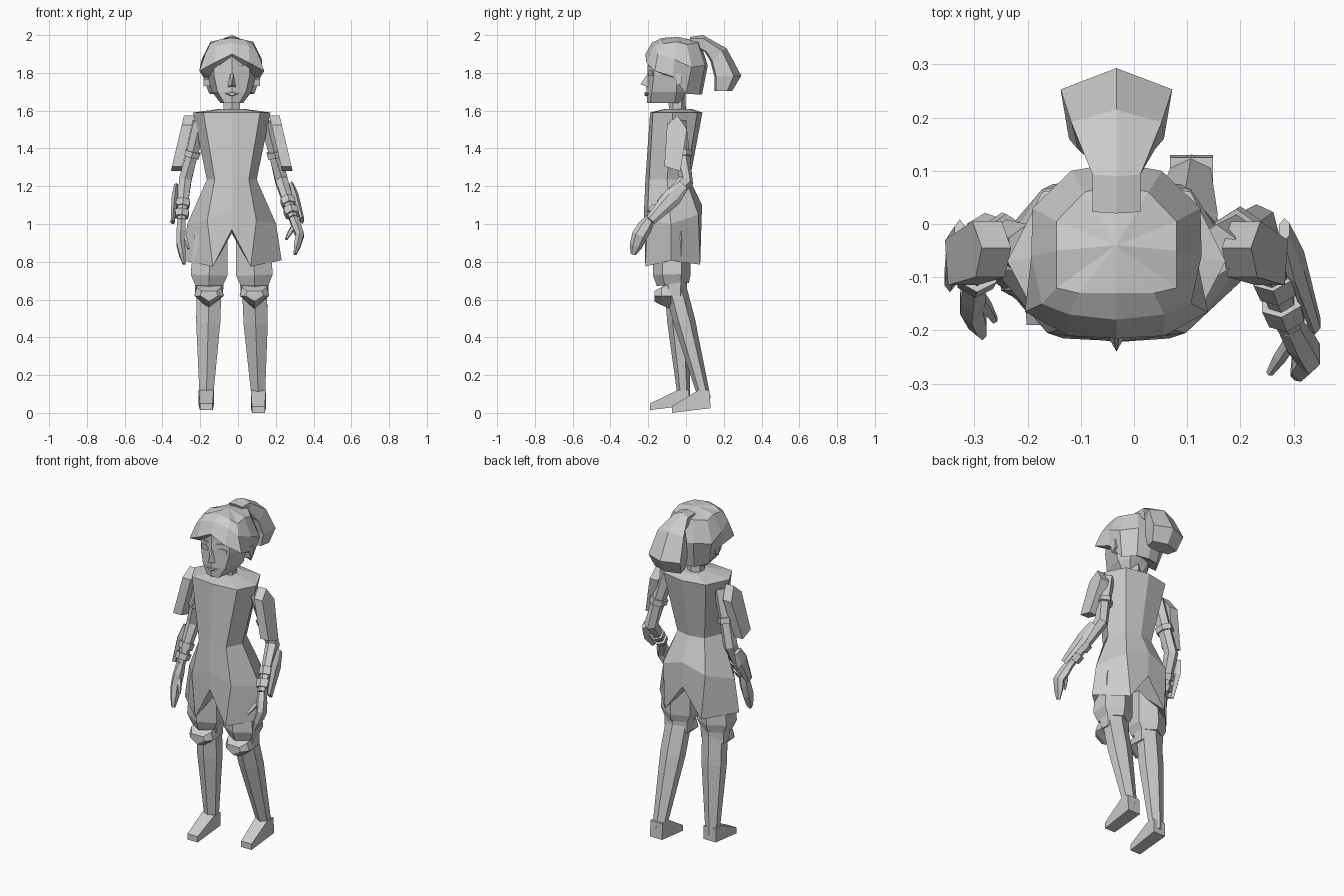
import bpy, bmesh, math
from mathutils import Vector

if "Cube" in bpy.data.objects:
    bpy.data.objects.remove(bpy.data.objects["Cube"])

CX = -0.033  # body centre line

grey = bpy.data.materials.new("plain_grey")
grey.diffuse_color = (0.6, 0.6, 0.6, 1)
grey.use_nodes = True
grey.node_tree.nodes["Principled BSDF"].inputs["Base Color"].default_value = grey.diffuse_color


def loft(name, rings, start=None, end=None, dx=0.0):
    """Skin equal-length rings; close ends with a fan to a point or an n-gon."""
    bm = bmesh.new()
    vs = [[bm.verts.new((p[0] + dx, p[1], p[2])) for p in r] for r in rings]
    n = len(vs[0])
    for a, b in zip(vs, vs[1:]):
        for i in range(n):
            j = (i + 1) % n
            bm.faces.new((a[i], a[j], b[j], b[i]))
    for ring, tip in ((vs[0], start), (vs[-1], end)):
        if tip is None:
            bm.faces.new(ring)
        else:
            t = bm.verts.new((tip[0] + dx, tip[1], tip[2]))
            for i in range(n):
                bm.faces.new((ring[i], ring[(i + 1) % n], t))
    bmesh.ops.recalc_face_normals(bm, faces=bm.faces)
    me = bpy.data.meshes.new(name)
    bm.to_mesh(me)
    bm.free()
    me.materials.append(grey)
    ob = bpy.data.objects.new(name, me)
    bpy.context.collection.objects.link(ob)
    return ob


def sym(half, z=None):
    """Mirror a half ring (front centre to back centre) across x = 0."""
    h = [p if z is None else (p[0], p[1], z) for p in half]
    return h + [(-p[0], p[1], p[2]) for p in reversed(h) if p[0] > 0]


def limb(name, path, radii, sides=6):
    """Tapered tube along a path, with (x, y) radii at each point."""
    path = [Vector(p) for p in path]
    rings = []
    for i, p in enumerate(path):
        t = (path[min(i + 1, len(path) - 1)] - path[max(i - 1, 0)]).normalized()
        u = (Vector((1, 0, 0)) - t * t.x).normalized()
        v = t.cross(u)
        ring = []
        for k in range(sides):
            a = 2 * math.pi * (k + 0.5) / sides
            ring.append(p + u * radii[i][0] * math.cos(a) + v * radii[i][1] * math.sin(a))
        rings.append(ring)
    return loft(name, rings)


def lerp(a, b, t):
    return Vector(a).lerp(Vector(b), t)


# Tunic: sloped shoulders, waist, flared skirt slit at front and back
loft("tunic", [
    sym([(0, -.11), (.05, -.10), (.06, -.05), (.05, .01), (0, .03)], 1.61),
    sym([(0, -.19), (.15, -.175), (.205, -.07), (.14, .06), (0, .087)], 1.59),
    sym([(0, -.215), (.09, -.195), (.132, -.1), (.09, 0), (0, .02)], 1.235),
    sym([(0, -.222, 1.08), (.13, -.205, 1.02), (.235, -.08, 1.0),
         (.14, .065, 1.05), (0, .085, 1.1)]),
    sym([(0, -.22, .97), (.1, -.215, .775), (.264, -.08, .807),
         (.12, .075, .785), (0, .08, .95)]),
], end=(0, -.08, .95), dx=CX)

# Neck
limb("neck", [(CX, -.045, 1.59), (CX, -.05, 1.72)], [(.05, .045), (.05, .045)], 6)

# Head: narrow chin widening to the temples
loft("head", [
    sym([(0, -.205), (.04, -.19), (.06, -.06), (.035, -.03), (0, -.03)], 1.64),
    sym([(0, -.21), (.075, -.18), (.105, -.05), (.06, 0), (0, 0)], 1.70),
    sym([(0, -.205), (.095, -.17), (.13, -.05), (.08, .04), (0, .05)], 1.79),
    sym([(0, -.2), (.09, -.165), (.125, -.05), (.08, .04), (0, .06)], 1.90),
], dx=CX)

# Nose and lips
loft("nose", [[(-.022, -.2, 1.725), (.022, -.2, 1.725), (.008, -.2, 1.8), (-.008, -.2, 1.8)]],
     end=(0, -.24, 1.74), dx=CX)
loft("lips", [[(-.036, -.195, 1.69), (0, -.206, 1.70), (.036, -.195, 1.69), (0, -.206, 1.675)],
              [(-.03, -.203, 1.69), (0, -.219, 1.697), (.03, -.203, 1.69), (0, -.219, 1.68)]], dx=CX)

# Eyes, brows and ears
for s, side in ((-1, "right"), (1, "left")):
    for part, z, h in (("eye", 1.80, .016), ("brow", 1.838, .005)):
        outline = [(.025, 0), (.05, h), (.085, .3 * h), (.08, -h), (.035, -h)]
        loft(f"{side}_{part}", [
            [(s * x, -.205 + .37 * x - d, z + dz) for x, dz in outline]
            for d in (-.003, .005)], dx=CX)
    loft(f"{side}_ear", [
        [(s * x, y, z) for y, z in ((-.06, 1.80), (-.02, 1.80), (-.02, 1.75), (-.05, 1.73))]
        for x in (.11, .15)], dx=CX)

# Hair cap: columns from the crown to the fringe and nape
columns = [
    [(0, -.13, 1.985), (0, -.18, 1.96), (0, -.215, 1.90)],
    [(.07, -.13, 1.975), (.09, -.17, 1.94), (.09, -.21, 1.855)],
    [(.113, -.12, 1.955), (.14, -.15, 1.90), (.172, -.165, 1.81)],
    [(.113, -.05, 1.965), (.16, -.06, 1.87), (.152, -.07, 1.78)],
    [(.113, .005, 1.95), (.158, .03, 1.83), (.12, .0, 1.69)],
    [(.06, .06, 1.96), (.085, .10, 1.84), (.07, .07, 1.685)],
    [(0, .075, 1.965), (0, .115, 1.84), (0, .085, 1.685)],
]
loft("hair", [sym([c[i] for c in columns]) for i in range(3)],
     start=(0, -.04, 1.99), end=(0, -.04, 1.76), dx=CX)

# Ponytail: (outer y, z), (inner y, z), half width
tail = [((.02, 1.99), (.03, 1.95), .045), ((.09, 2.0), (.10, 1.91), .045),
        ((.215, 1.93), (.13, 1.86), .085), ((.293, 1.785), (.15, 1.78), .105),
        ((.245, 1.705), (.15, 1.705), .085)]
loft("ponytail", [
    sym([(0, o[0], o[1]), (w, o[0] * .72 + n[0] * .28, o[1] * .8 + n[1] * .2),
         (w * .85, n[0] + .01, n[1]), (0, n[0], n[1])])
    for o, n, w in tail], dx=CX)

# Legs: side, ankle x, ankle y, foot heel y, toe y, sole z
for s, side, ax, ay, heel, toe, sole in ((-1, "right", -.168, -.01, .015, -.19, .015),
                                         (1, "left", .108, .10, .13, -.075, .0)):
    kx = CX + s * .12
    limb(f"{side}_shorts", [(kx - s * .01, -.075, .96), (kx, -.075, .73), (kx, -.07, .68)],
         [(.10, .10), (.112, .10), (.085, .085)], 6)
    limb(f"{side}_knee_band", [(kx, -.06, .69), (kx, -.06, .62)], [(.088, .065), (.085, .062)], 6)
    # Pointed knee pad
    loft(f"{side}_knee_pad", [
        [(kx + x, y, z) for x, z in ((-.065 * k, .685 - .02 * i), (.065 * k, .685 - .02 * i),
                                     (.078 * k, .62), (0, .55 + .02 * i), (-.078 * k, .62))]
        for i, (y, k) in enumerate(((-.08, 1), (-.13, 1), (-.168, .6)))])
    limb(f"{side}_shin", [(kx, -.055, .66), lerp((kx, -.055, .66), (ax, ay, .07), .3), (ax, ay, .07)],
         [(.075, .058), (.074, .058), (.04, .032)], 6)
    prof = [(heel, sole + .025), (toe, sole), (toe, sole + .035), (ay - .035, .12), (ay + .025, .12)]
    loft(f"{side}_foot", [
        [(ax + e * (.034 if y == toe else .04), y, z) for y, z in prof] for e in (-1, 1)])

# Arms: side, shoulder, elbow, wrist, knuckles, fingertip, thumb tip
arms = [
    (-1, "right", (-.20, -.05, 1.54), (-.28, -.02, 1.23), (-.30, -.11, 1.02),
     (-.305, -.15, .90), (-.285, -.205, .79), (-.262, -.18, .87)),
    (1, "left", (.155, -.05, 1.54), (.23, 0, 1.23), (.292, -.19, 1.03),
     (.328, -.245, .94), (.302, -.28, .84), (.255, -.28, .92)),
]
for s, side, sh, el, wr, kn, tip, th in arms:
    limb(f"{side}_arm", [sh, lerp(sh, el, .6), el, wr],
         [(.042, .05), (.036, .042), (.038, .042), (.025, .027)], 6)
    limb(f"{side}_arm_band", [lerp(sh, el, .5), lerp(sh, el, .6)], [(.048, .054)] * 2, 6)
    for i, t in enumerate((.5, .76)):
        limb(f"{side}_wrist_band_{i + 1}", [lerp(el, wr, t), lerp(el, wr, t + .16)],
             [(.043, .043), (.039, .039)], 6)

    # Shoulder plate leaning outwards
    pad = [(-.1, 1.525), (-.045, 1.575), (.005, 1.5), (-.03, 1.28), (-.115, 1.305)]
    loft(f"{side}_shoulder_plate", [
        [(CX + s * (.253 + (1.575 - z) * .235 - d), y, z) for y, z in pad]
        for d in (.055, 0)])

    # Forearm guard on the outer side
    off = Vector((s * .045, .012, 0))
    limb(f"{side}_forearm_guard",
         [lerp(el, wr, .12) + off, lerp(el, wr, .45) + off, lerp(el, wr, 1.05) + off],
         [(.012, .03), (.02, .05), (.012, .028)], 6)

    # Hand: palm with curled fingers, and a thumb
    limb(f"{side}_hand", [wr, lerp(wr, kn, .5), kn, lerp(kn, tip, .55), tip],
         [(.024, .026), (.027, .04), (.025, .042), (.02, .034), (.009, .015)], 6)
    limb(f"{side}_thumb", [lerp(wr, kn, .3), lerp(lerp(wr, kn, .3), th, .6), th],
         [(.014, .016), (.013, .014), (.007, .008)], 5)
